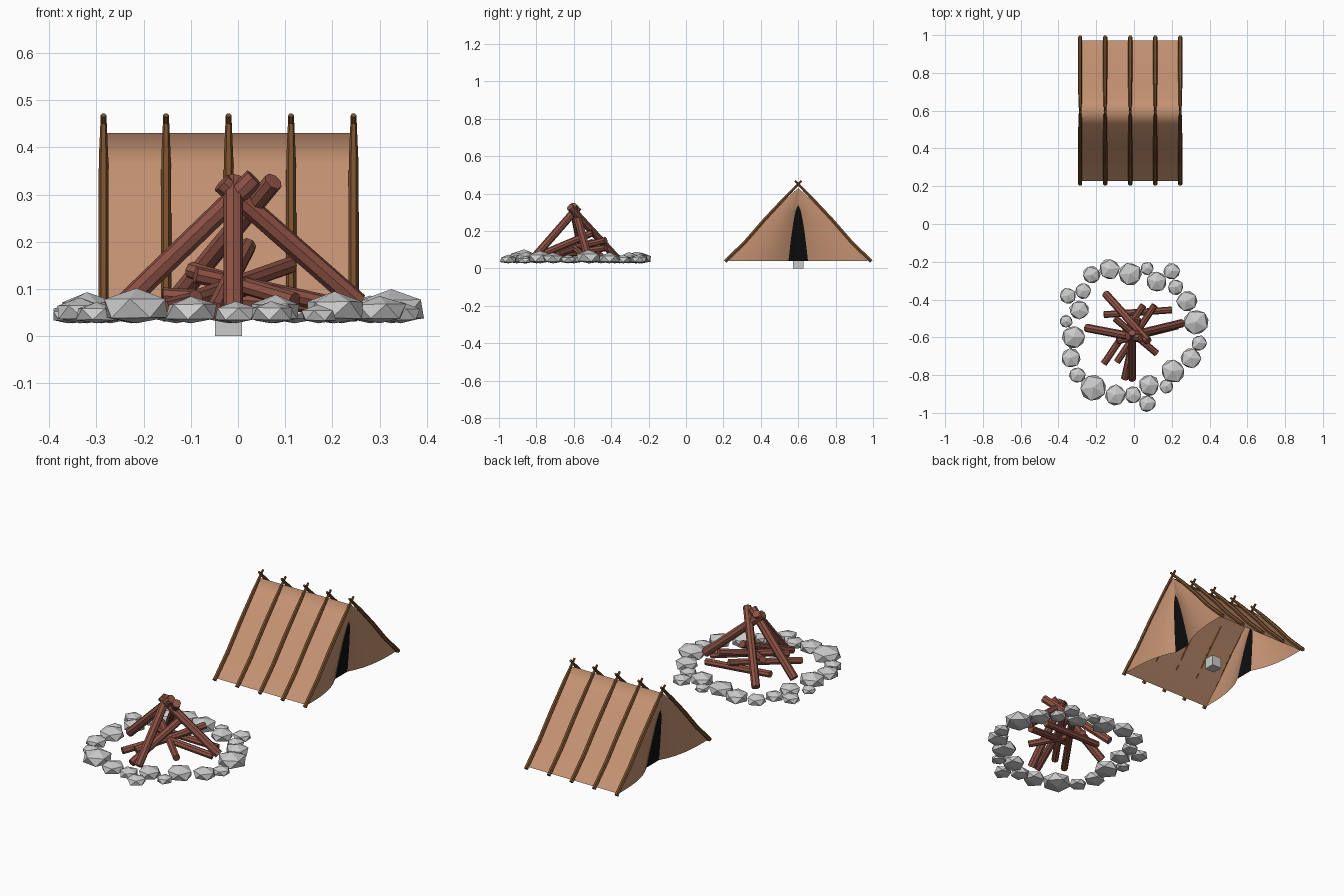
import bpy, bmesh, math, random
from mathutils import Vector, Matrix

if "Cube" in bpy.data.objects:
    bpy.data.objects.remove(bpy.data.objects["Cube"])

random.seed(4)

def material(name, rgb):
    m = bpy.data.materials.new(name)
    m.diffuse_color = (*rgb, 1)
    m.use_nodes = True
    m.node_tree.nodes["Principled BSDF"].inputs["Base Color"].default_value = m.diffuse_color
    return m

CLOTH = material("cloth", (0.56, 0.29, 0.17))
POLE = material("pole_wood", (0.19, 0.08, 0.025))
LOG = material("log_wood", (0.27, 0.085, 0.06))
DARK = material("dark", (0.004, 0.004, 0.004))

def finish(name, bm, mat=None, smooth=False):
    bmesh.ops.recalc_face_normals(bm, faces=bm.faces)
    me = bpy.data.meshes.new(name)
    bm.to_mesh(me)
    bm.free()
    if mat:
        me.materials.append(mat)
    for p in me.polygons:
        p.use_smooth = smooth
    ob = bpy.data.objects.new(name, me)
    bpy.context.collection.objects.link(ob)
    return ob

def add_grid(bm, rows):
    vs = [[bm.verts.new(p) for p in r] for r in rows]
    for a, b in zip(vs, vs[1:]):
        for i in range(len(a) - 1):
            bm.faces.new((a[i], a[i + 1], b[i + 1], b[i]))

# Tent: half profile as (distance from ridge, height)
TY, TX, HALF = 0.6, -0.02, 0.265
SLOPE = [(0.372, 0.04), (0.27, 0.142), (0.17, 0.258), (0.07, 0.365), (0.0, 0.43)]

def half_width(z):
    for (d0, z0), (d1, z1) in zip(SLOPE, SLOPE[1:]):
        if z <= z1:
            return d0 + (d1 - d0) * (z - z0) / (z1 - z0)
    return 0.0

# Cloth roof
profile = [(-d, z) for d, z in SLOPE] + [(d, z) for d, z in SLOPE[-2::-1]]
bm = bmesh.new()
add_grid(bm, [[(TX + sx * HALF, TY + d, z) for sx in (-1, 1)] for d, z in profile])
finish("tent_roof", bm, CLOTH, True)

# End flaps curling inwards to a dark doorway
DOOR_TOP = 0.34
def door_half(z):
    return 0.052 * max(0, 1 - (z - 0.04) / (DOOR_TOP - 0.04)) ** 0.6

def flap_point(side, sy, z, s):
    hw = half_width(z)
    y = hw + (door_half(z) - hw) * s
    inset = 0.06 * s ** 3 * (1 - (z - 0.04) / 0.39)
    return (TX + side * (HALF - inset), TY + sy * y, z)

heights = [0.04 + 0.03 * i for i in range(14)]
for side, label in ((-1, "left"), (1, "right")):
    bm = bmesh.new()
    for sy in (-1, 1):
        add_grid(bm, [[flap_point(side, sy, z, i / 8) for i in range(9)] for z in heights])
    bmesh.ops.remove_doubles(bm, verts=bm.verts, dist=0.0005)
    finish("tent_flaps_" + label, bm, CLOTH, True)
    bm = bmesh.new()
    add_grid(bm, [[flap_point(side, sy, z, 1) for sy in (-1, 1)]
                  for z in heights if z <= DOOR_TOP + 0.001])
    bmesh.ops.remove_doubles(bm, verts=bm.verts, dist=0.0005)
    finish("tent_doorway_" + label, bm, DARK)

# Crossing tent poles, slightly bent and tapered
POLE_PATH = [(0.39, 0.037, 0.011), (0.28, 0.145, 0.011), (0.18, 0.26, 0.011),
             (0.07, 0.378, 0.010), (-0.017, 0.468, 0.006)]
for n in range(5):
    x = TX - HALF + n * HALF / 2
    for sy, label in ((-1, "front"), (1, "back")):
        bm = bmesh.new()
        rings = []
        for d, z, r in POLE_PATH:
            c = Vector((x, TY + sy * d, z))
            across = Vector((0, sy * 0.7, 0.7))
            rings.append([bm.verts.new(c + r * (math.cos(a) * Vector((1, 0, 0)) + math.sin(a) * across))
                          for a in (k * math.pi / 3 for k in range(6))])
        for a, b in zip(rings, rings[1:]):
            for k in range(6):
                bm.faces.new((a[k], a[(k + 1) % 6], b[(k + 1) % 6], b[k]))
        bm.faces.new(rings[0])
        bm.faces.new(rings[-1])
        finish(f"tent_pole_{label}_{n + 1}", bm, POLE)

# Small block beneath the tent
bm = bmesh.new()
bmesh.ops.create_cube(bm, size=0.057, matrix=Matrix.Translation((TX, TY, 0.0285)))
finish("base_block", bm)

# Firewood: (start, end, radius)
LOGS = [
    ((-0.25, -0.55, 0.06), (0.035, -0.605, 0.335), 0.022),
    ((0.255, -0.525, 0.07), (-0.035, -0.595, 0.325), 0.022),
    ((-0.01, -0.82, 0.05), (-0.01, -0.575, 0.33), 0.021),
    ((-0.15, -0.37, 0.055), (0.075, -0.62, 0.328), 0.021),
    ((-0.10, -0.50, 0.14), (0.12, -0.685, 0.075), 0.018),
    ((0.20, -0.455, 0.065), (-0.16, -0.48, 0.085), 0.018),
    ((-0.16, -0.74, 0.06), (0.05, -0.43, 0.11), 0.018),
    ((-0.09, -0.73, 0.08), (0.11, -0.43, 0.15), 0.018),
    ((-0.05, -0.82, 0.055), (0.02, -0.50, 0.19), 0.019),
    ((0.23, -0.54, 0.06), (-0.09, -0.62, 0.13), 0.018),
]
for n, (a, b, r) in enumerate(LOGS):
    a, b = Vector(a), Vector(b)
    bm = bmesh.new()
    m = Matrix.Translation((a + b) / 2) @ (b - a).to_track_quat('Z', 'Y').to_matrix().to_4x4()
    bmesh.ops.create_cone(bm, cap_ends=True, segments=8, radius1=r, radius2=r,
                          depth=(b - a).length, matrix=m)
    finish(f"fire_log_{n + 1}", bm, LOG)

# Ring of stones: (x, y, radius)
STONES = [
    (-0.13, -0.24, .055), (-0.02, -0.265, .06), (0.07, -0.235, .035), (0.2, -0.25, .045),
    (0.12, -0.305, .055), (0.22, -0.335, .042), (0.28, -0.41, .055), (0.325, -0.52, .068),
    (0.345, -0.63, .042), (0.30, -0.71, .055), (0.205, -0.78, .062), (0.17, -0.86, .037),
    (0.08, -0.855, .055), (0.07, -0.95, .045), (-0.005, -0.905, .045), (-0.1, -0.905, .055),
    (-0.215, -0.865, .07), (-0.3, -0.80, .043), (-0.335, -0.71, .052), (-0.32, -0.6, .06),
    (-0.36, -0.515, .035), (-0.29, -0.455, .052), (-0.35, -0.38, .042), (-0.27, -0.355, .042),
    (-0.225, -0.27, .047),
]
for n, (x, y, r) in enumerate(STONES):
    bm = bmesh.new()
    bmesh.ops.create_icosphere(bm, subdivisions=1, radius=1)
    spin = Matrix.Rotation(random.uniform(0, 6), 3, 'Z')
    for v in bm.verts:
        p = spin @ v.co * random.uniform(0.97, 1.1)
        z = max(0.027, 0.027 + 0.45 * r + p.z * 0.6 * r)
        v.co = (x + p.x * r * 1.06, y + p.y * r * 1.06, z)
    finish(f"fire_stone_{n + 1}", bm)
